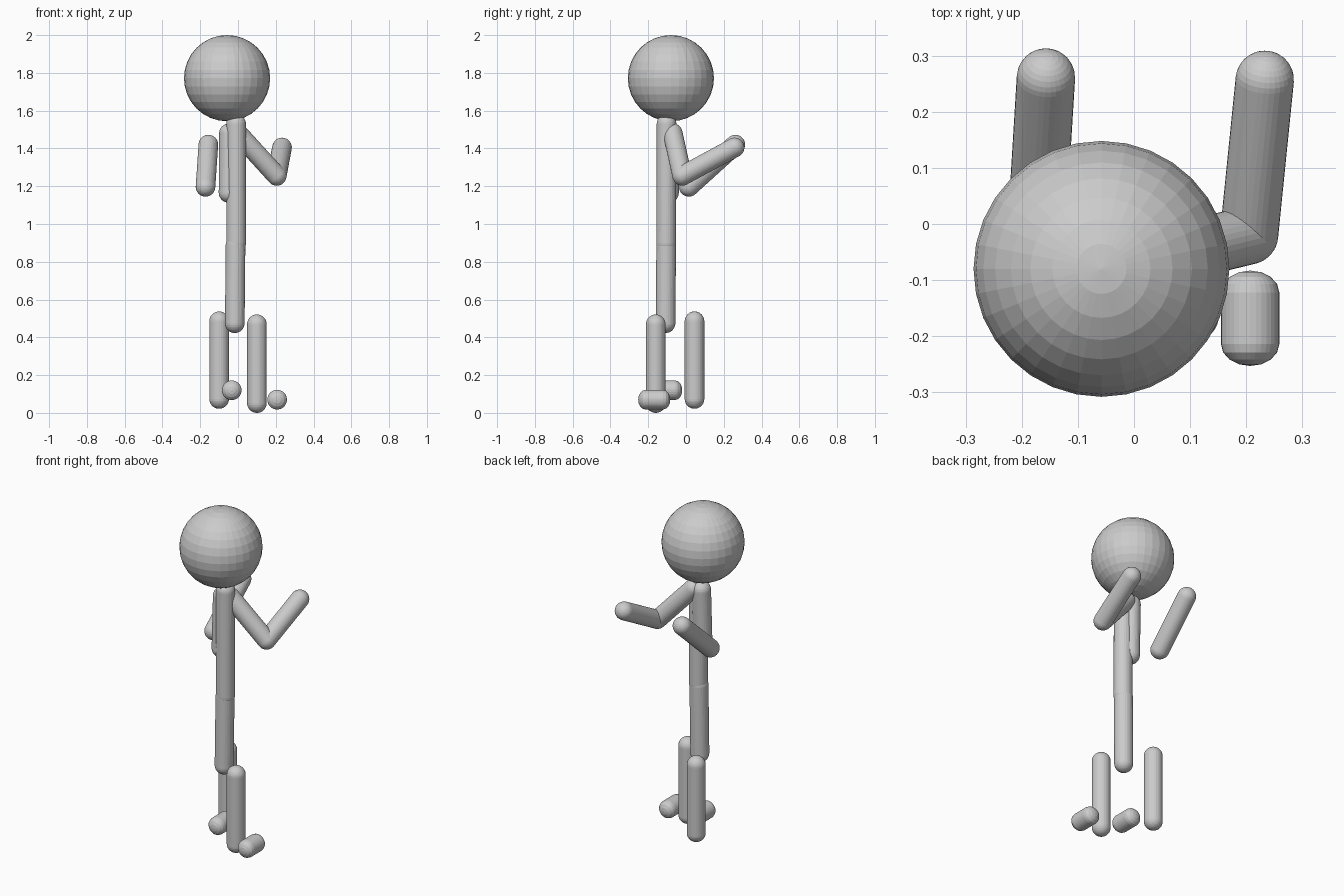
import bpy
import bmesh
import math
from mathutils import Vector

cube = bpy.data.objects.get("Cube")
if cube:
    bpy.data.objects.remove(cube, do_unlink=True)

# One plain grey for the whole figure
grey = bpy.data.materials.new("plain grey")
grey.use_nodes = True
colour = (0.6, 0.6, 0.6, 1)
grey.diffuse_color = colour
grey.node_tree.nodes["Principled BSDF"].inputs["Base Color"].default_value = colour

SIDES = 32
RADIUS = 0.052


def add_object(name, bm):
    mesh = bpy.data.meshes.new(name)
    bm.to_mesh(mesh)
    bm.free()
    mesh.materials.append(grey)
    obj = bpy.data.objects.new(name, mesh)
    bpy.context.collection.objects.link(obj)
    return obj


def ball(name, centre, radius):
    bm = bmesh.new()
    bmesh.ops.create_uvsphere(bm, u_segments=SIDES, v_segments=16, radius=radius)
    add_object(name, bm).location = centre


def capsule(name, start, end, cap=RADIUS, rings=8):
    """Round-ended limb between two joint centres; cap is the depth of each end."""
    start, end = Vector(start), Vector(end)
    axis = end - start
    half = axis.length / 2
    bm = bmesh.new()
    bmesh.ops.create_uvsphere(bm, u_segments=SIDES, v_segments=2 * rings, radius=RADIUS)
    # Split the ball at its equator and pull the halves apart
    equator = [e for e in bm.edges if all(abs(v.co.z) < 1e-5 for v in e.verts)]
    bmesh.ops.split_edges(bm, edges=equator)
    for face in bm.faces:
        side = math.copysign(1, face.calc_center_median().z)
        for v in face.verts:
            v.tag = side > 0
    for v in bm.verts:
        v.co.z = v.co.z * cap / RADIUS + (half if v.tag else -half)
    rims = [e for e in bm.edges if e.is_boundary]
    bmesh.ops.bridge_loops(bm, edges=rims)
    bmesh.ops.recalc_face_normals(bm, faces=bm.faces)
    obj = add_object(name, bm)
    obj.location = (start + end) / 2
    obj.rotation_euler = axis.to_track_quat("Z", "Y").to_euler()


# Head and body
ball("head", (-0.058, -0.08, 1.772), 0.228)
capsule("torso", (-0.01, -0.103, 1.53), (-0.01, -0.105, 0.9))
capsule("hips", (-0.013, -0.105, 0.89), (-0.017, -0.108, 0.475))

# Arms
left_elbow = (0.205, -0.02, 1.255)
capsule("left_upper_arm", (0, -0.07, 1.48), left_elbow)
capsule("left_forearm", left_elbow, (0.233, 0.257, 1.405))
capsule("right_upper_arm", (-0.048, -0.08, 1.48), (-0.05, -0.09, 1.165))
capsule("right_forearm", (-0.172, 0.015, 1.197), (-0.157, 0.261, 1.42))

# Legs
capsule("left_shin", (0.1, -0.16, 0.469), (0.1, -0.16, 0.052))
capsule("right_shin", (-0.1, 0.045, 0.485), (-0.1, 0.045, 0.074))

# Feet, with blunter ends
for name, x, y, z in (("left_foot", 0.207, -0.168, 0.07), ("right_foot", -0.033, -0.105, 0.12)):
    capsule(name, (x, y + 0.046, z), (x, y - 0.046, z), cap=0.039, rings=4)
